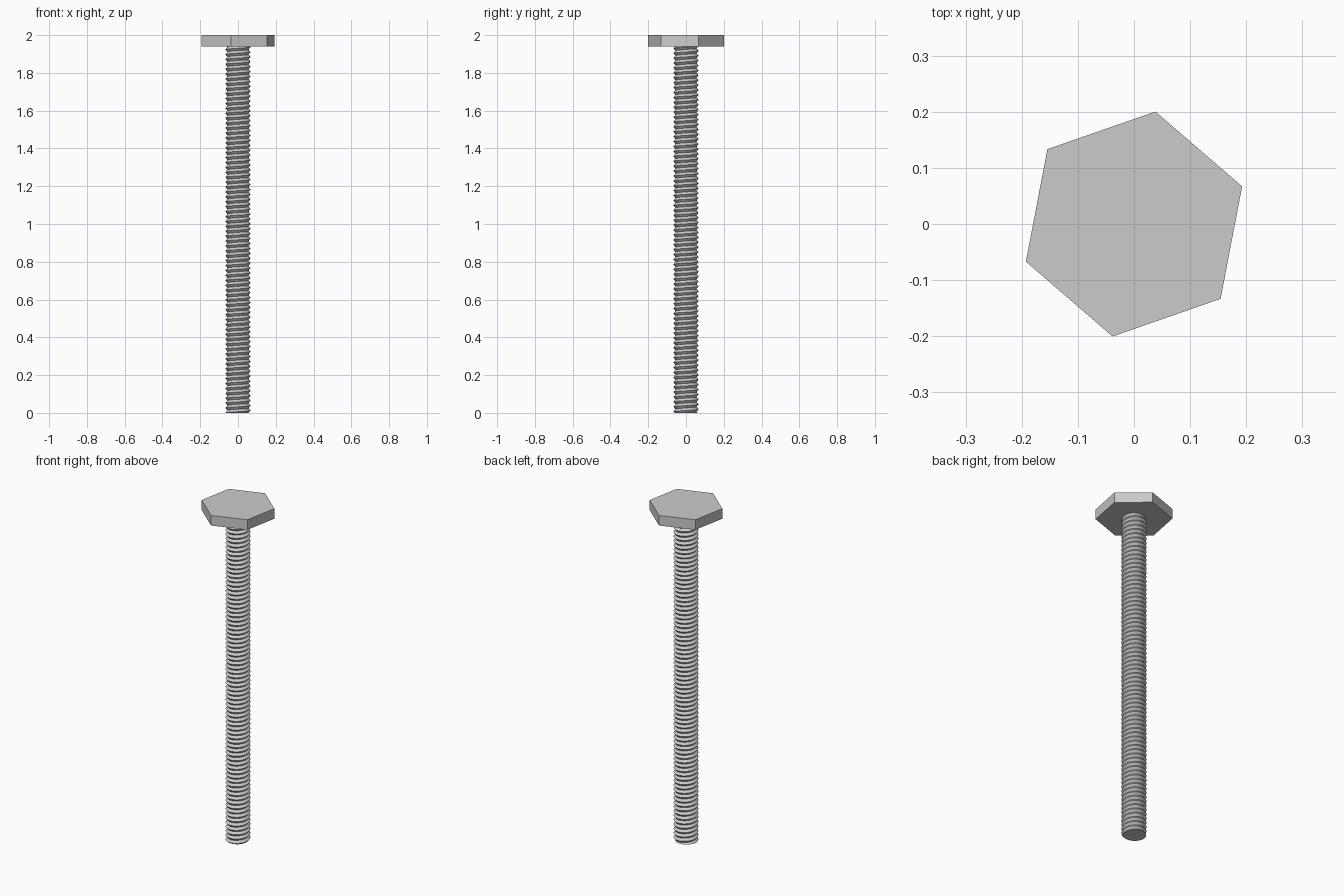
import bpy
import bmesh
from math import cos, sin, tau, radians

HEAD_BOTTOM, TOP = 1.94, 2.0
HEAD_RADIUS = 0.204
CREST, ROOT = 0.067, 0.056
PITCH, SIDES = 0.026, 32

cube = bpy.data.objects.get("Cube")
if cube:
    bpy.data.objects.remove(cube, do_unlink=True)

steel = bpy.data.materials.new("grey steel")
steel.use_nodes = True
colour = (0.6, 0.6, 0.6, 1)
steel.diffuse_color = colour
steel.node_tree.nodes["Principled BSDF"].inputs["Base Color"].default_value = colour


def finish(bm, name):
    mesh = bpy.data.meshes.new(name)
    bm.to_mesh(mesh)
    bm.free()
    mesh.materials.append(steel)
    obj = bpy.data.objects.new(name, mesh)
    bpy.context.collection.objects.link(obj)
    return obj


# Hexagonal head, turned slightly about its axis
bm = bmesh.new()
ring = [bm.verts.new((HEAD_RADIUS * cos(radians(19.2) + i * tau / 6),
                      HEAD_RADIUS * sin(radians(19.2) + i * tau / 6), HEAD_BOTTOM))
        for i in range(6)]
base = bm.faces.new(ring)
extruded = bmesh.ops.extrude_face_region(bm, geom=[base], use_keep_orig=True)
for v in extruded["geom"]:
    if isinstance(v, bmesh.types.BMVert):
        v.co.z = TOP
bmesh.ops.recalc_face_normals(bm, faces=bm.faces)
finish(bm, "hex_head")

# Threaded shank: one right-handed helical V groove running the full length
bm = bmesh.new()
turns = int((HEAD_BOTTOM + 0.02) / PITCH) + 4
roots, crests = [], []
for k in range(turns * SIDES):
    a = tau * k / SIDES
    z = PITCH * (k / SIDES - 2)
    roots.append(bm.verts.new((ROOT * cos(a), ROOT * sin(a), z)))
    crests.append(bm.verts.new((CREST * cos(a), CREST * sin(a), z + PITCH / 2)))
for k in range(len(roots) - SIDES - 1):
    bm.faces.new((roots[k], roots[k + 1], crests[k + 1], crests[k]))
    bm.faces.new((crests[k], crests[k + 1], roots[k + 1 + SIDES], roots[k + SIDES]))

# Trim both ends flat and cap them
for height, direction in ((0, -1), (HEAD_BOTTOM + 0.01, 1)):
    cut = bmesh.ops.bisect_plane(bm, geom=bm.verts[:] + bm.edges[:] + bm.faces[:],
                                 plane_co=(0, 0, height), plane_no=(0, 0, direction),
                                 clear_outer=True)
    edges = [e for e in cut["geom_cut"] if isinstance(e, bmesh.types.BMEdge)]
    bmesh.ops.holes_fill(bm, edges=edges, sides=0)
bmesh.ops.delete(bm, geom=[v for v in bm.verts if not v.link_faces], context="VERTS")
bmesh.ops.recalc_face_normals(bm, faces=bm.faces)
finish(bm, "threaded_shank")
